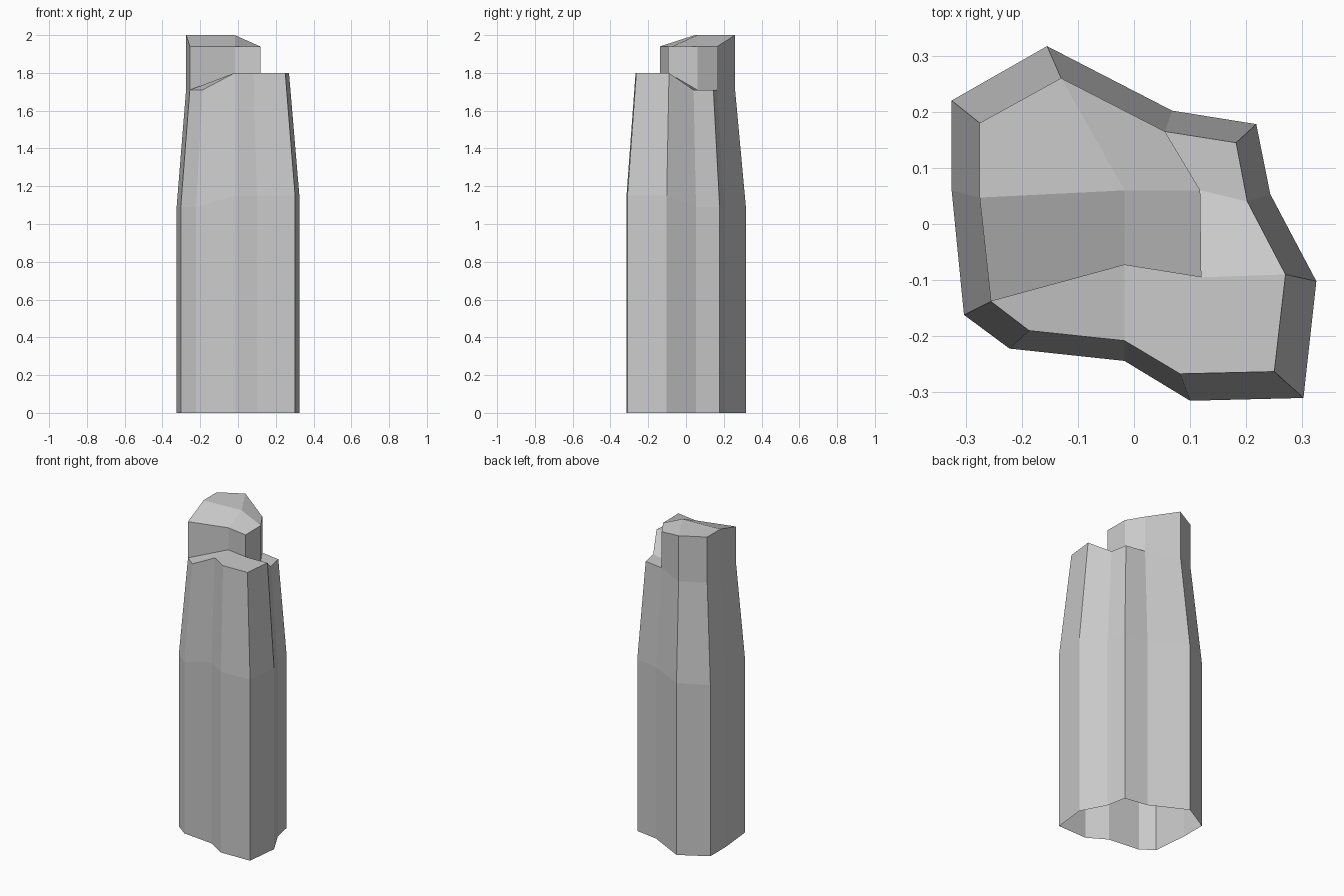
import bpy
import bmesh

if "Cube" in bpy.data.objects:
    bpy.data.objects.remove(bpy.data.objects["Cube"])

# Plan outline (clockwise from above): foot of the pillar and tapered shoulder
foot = [(-.325, .22), (-.155, .317), (.068, .202), (.218, .178), (.243, .053), (.325, -.102),
        (.302, -.31), (.1, -.315), (-.017, -.244), (-.222, -.222), (-.303, -.162), (-.325, .06)]
shoulder = [(-.275, .18), (-.13, .26), (.055, .165), (.182, .145), (.202, .04), (.27, -.09),
            (.25, -.263), (.082, -.267), (-.017, -.208), (-.187, -.19), (-.255, -.138), (-.275, .047)]
n = len(foot)
raised = {5, 6, 7, 8}          # corners of the higher front ledge

bm = bmesh.new()
low = [bm.verts.new((x, y, 0)) for x, y in foot]
mid = [bm.verts.new((x, y, 1.15 if i in raised else 1.09)) for i, (x, y) in enumerate(foot)]
rim = [bm.verts.new((x, y, 1.8 if i in raised else 1.71)) for i, (x, y) in enumerate(shoulder)]


def walls(lower, upper, closed=True):
    """Outward quads between two clockwise rows."""
    for i in range(len(lower) if closed else len(lower) - 1):
        j = (i + 1) % len(lower)
        bm.faces.new((lower[j], lower[i], upper[i], upper[j]))


# Straight shaft and tapered upper shaft (underside open)
walls(low, mid)
walls(mid, rim)

# Ledges around the upper block
a = bm.verts.new((.118, .06, 1.71))
b = bm.verts.new((.12, -.095, 1.8))
d = bm.verts.new((-.017, -.073, 1.8))
for ledge in ([rim[2], rim[3], rim[4], a],
              [a, rim[4], rim[5], b],
              [b, rim[5], rim[6], rim[7], rim[8], d],
              [d, rim[8], rim[9], rim[10]]):
    bm.faces.new(ledge[::-1])

# Upper block walls
block = [rim[0], rim[1], rim[2], a, b, d, rim[10], rim[11]]
heights = [2, 2, 1.94, 1.94, 1.94, 1.94, 1.94, 2]
top = [bm.verts.new((v.co.x, v.co.y, z)) for v, z in zip(block, heights)]
walls(block, top)

# Faceted cap
c = bm.verts.new((-.017, .06, 2))
for cap in ([top[0], top[1], c, top[7]],
            [top[1], top[2], top[3], c],
            [c, top[3], top[4], top[5]],
            [c, top[5], top[6], top[7]]):
    bm.faces.new(cap[::-1])

mesh = bpy.data.meshes.new("rock_pillar")
bm.to_mesh(mesh)
bm.free()
obj = bpy.data.objects.new("rock_pillar", mesh)
bpy.context.collection.objects.link(obj)
